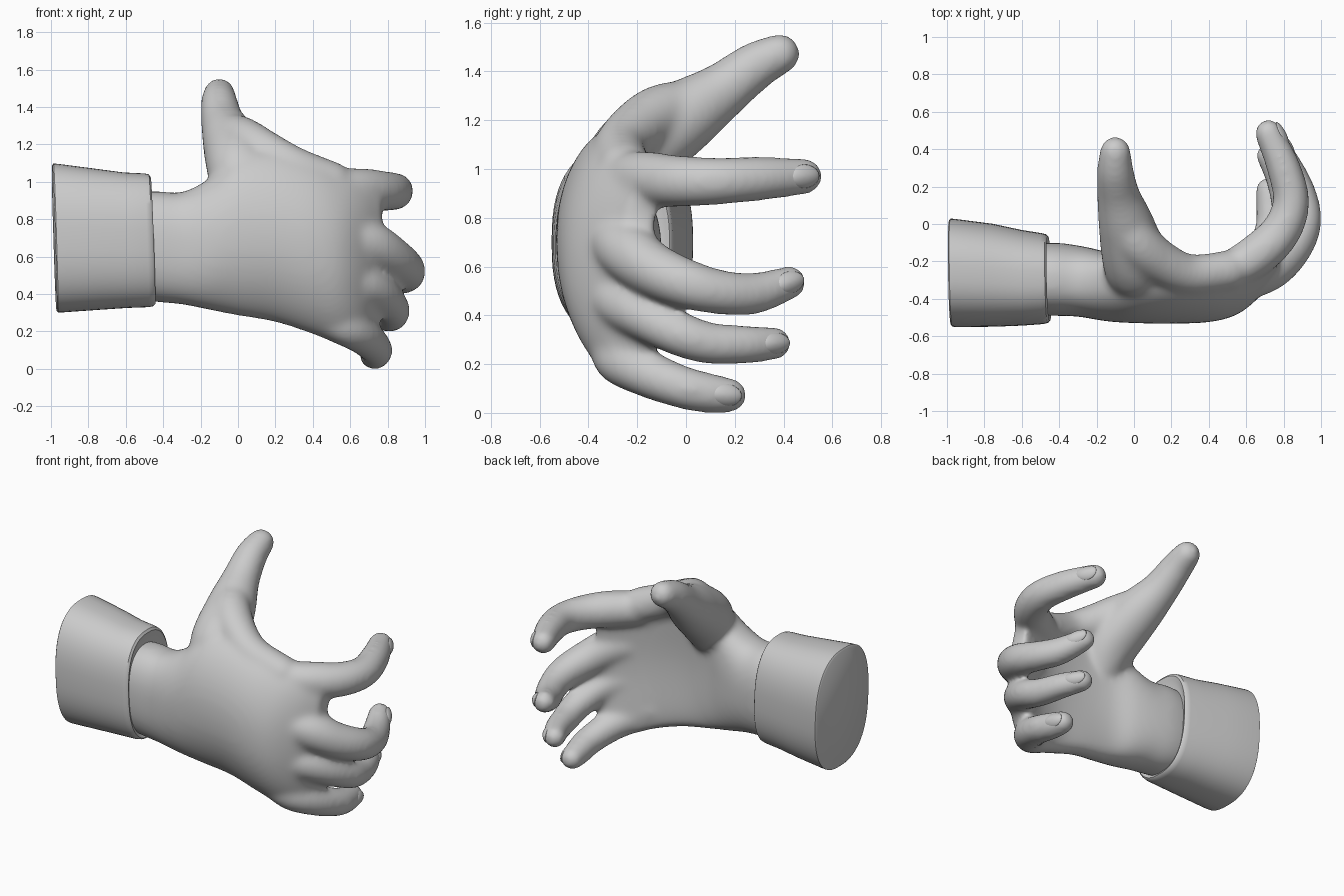
import bpy, bmesh, math
from mathutils import Vector

if "Cube" in bpy.data.objects:
    bpy.data.objects.remove(bpy.data.objects["Cube"])


def spline(rows, steps):
    """Catmull-Rom interpolation through tuples of any length."""
    out = []
    for i in range(len(rows) - 1):
        a, b, c, d = (rows[max(0, min(len(rows) - 1, i + k))] for k in (-1, 0, 1, 2))
        for s in range(steps):
            t = s / steps
            out.append(tuple(0.5 * (2 * q + (r - p) * t + (2 * p - 5 * q + 4 * r - w) * t * t
                                    + (3 * q - p - 3 * r + w) * t ** 3)
                             for p, q, r, w in zip(a, b, c, d)))
    return out + [rows[-1]]


def loft(bm, rows, n=64, power=2.4, tilt=(0, 0)):
    """Loft rounded sections (x, z_low, z_high, y_mid, half_depth, cup) along x."""
    rings = []
    for x, z0, z1, yc, h, cup in rows:
        ring = []
        for k in range(n):
            a = 2 * math.pi * k / n
            v = math.copysign(abs(math.cos(a)) ** (2 / power), math.cos(a))
            u = math.copysign(abs(math.sin(a)) ** (2 / power), math.sin(a))
            ring.append(bm.verts.new((x + tilt[0] * v + tilt[1] * u,
                                      yc + h * u + cup * v * v,
                                      (z0 + z1) / 2 + (z1 - z0) / 2 * v)))
        rings.append(ring)
    for r, s in zip(rings, rings[1:]):
        for k in range(n):
            bm.faces.new((r[k], r[(k + 1) % n], s[(k + 1) % n], s[k]))
    bm.faces.new(rings[0])
    bm.faces.new(rings[-1])
    bmesh.ops.recalc_face_normals(bm, faces=bm.faces)


def limb(bm, path):
    """Tapered fleshy limb: spheres strung along (x, y, z, radius)."""
    for x, y, z, r in spline(path, 7):
        ball = bmesh.ops.create_icosphere(bm, subdivisions=3, radius=r)
        bmesh.ops.translate(bm, verts=ball["verts"], vec=(x, y, z))


def finish(bm, name):
    me = bpy.data.meshes.new(name)
    bm.to_mesh(me)
    bm.free()
    ob = bpy.data.objects.new(name, me)
    bpy.context.collection.objects.link(ob)
    me.shade_smooth()
    return ob


fingers = {
    "index": [(.45, -.29, .97, .1), (.65, -.17, .96, .115), (.785, -.04, .95, .108),
              (.84, .12, .95, .099), (.8, .3, .96, .092), (.72, .485, .97, .076)],
    "middle": [(.5, -.33, .73, .1), (.7, -.25, .67, .122), (.83, -.14, .59, .113),
               (.9, 0, .53, .103), (.89, .14, .495, .093), (.83, .28, .49, .087), (.755, .425, .535, .07)],
    "ring": [(.45, -.34, .5, .1), (.64, -.28, .46, .11), (.76, -.18, .4, .1),
             (.825, -.03, .325, .093), (.82, .1, .285, .087), (.78, .25, .28, .08), (.72, .365, .285, .069)],
    "little": [(.4, -.3, .32, .09), (.57, -.28, .23, .105), (.675, -.18, .17, .1),
               (.735, -.03, .11, .09), (.735, .08, .083, .085), (.72, .18, .072, .072)],
}
thumb = [(.02, -.29, .92, .13), (.01, -.22, 1.06, .175), (-.035, -.03, 1.2, .155), (-.08, .14, 1.315, .118),
         (-.1, .28, 1.42, .1), (-.1, .385, 1.472, .084)]
web = [(-.06, .06, 1.27, .1), (.02, -.1, 1.225, .125), (.15, -.21, 1.155, .118),
       (.3, -.27, 1.08, .11), (.5, -.25, 1.0, .11)]

# hand: palm, fingers, thumb and web fused into one smooth skin
bm = bmesh.new()
loft(bm, spline([(-.65, .4, .93, -.3, .18, 0), (-.45, .36, .95, -.295, .195, 0),
                 (-.3, .345, .945, -.305, .19, 0), (-.15, .315, 1.02, -.335, .185, .03),
                 (0, .285, 1.14, -.37, .16, .07), (.2, .25, 1.17, -.385, .148, .1),
                 (.4, .185, 1.12, -.38, .145, .1), (.55, .125, 1.07, -.345, .14, .1),
                 (.67, .11, 1.05, -.275, .115, .09), (.77, .27, 1.0, -.19, .065, .05)], 5))
for path in list(fingers.values()) + [thumb, web]:
    limb(bm, path)
hand = finish(bm, "hand")
rm = hand.modifiers.new("fuse", "REMESH")
rm.mode = "VOXEL"
rm.voxel_size = .015
rm.use_smooth_shade = True
sm = hand.modifiers.new("soften", "SMOOTH")
sm.factor = .5
sm.iterations = 26

# fingernails: thin ovals on the outer side of each fingertip
for name, path in fingers.items():
    a, b = Vector(path[-2][:3]), Vector(path[-1][:3])
    t = (b - a).normalized()
    out = Vector((1, 0, 0)) - t * t.x
    out.normalize()
    side = t.cross(out)
    r = path[-1][3]
    bm = bmesh.new()
    bmesh.ops.create_uvsphere(bm, u_segments=24, v_segments=12, radius=1)
    for v in bm.verts:
        x, y, z = v.co
        v.co = (b - t * .025 + out * (r * .975 + z * .011 - y * y * .018 - x * .007 - x * x * .006)
                + t * x * .066 + side * y * r * .64)
    bmesh.ops.recalc_face_normals(bm, faces=bm.faces)
    finish(bm, name + "_nail")

# cuff: flared sleeve end with a rolled lip closing in on the wrist
bm = bmesh.new()
loft(bm, [(-.982, .312, 1.088, -.26, .28, 0), (-.975, .302, 1.098, -.26, .289, 0),
          (-.95, .302, 1.096, -.262, .289, 0), (-.75, .316, 1.07, -.274, .275, 0),
          (-.6, .326, 1.05, -.287, .256, 0), (-.49, .33, 1.045, -.292, .243, 0),
          (-.465, .335, 1.04, -.292, .237, 0), (-.455, .345, 1.025, -.292, .225, 0),
          (-.462, .355, 1.0, -.292, .212, 0), (-.475, .375, .95, -.292, .19, 0)],
     power=2.5, tilt=(-.012, -.005))
cuff = finish(bm, "cuff")
bpy.context.view_layer.objects.active = cuff
cuff.select_set(True)
bpy.ops.object.shade_smooth_by_angle(angle=math.radians(40))
